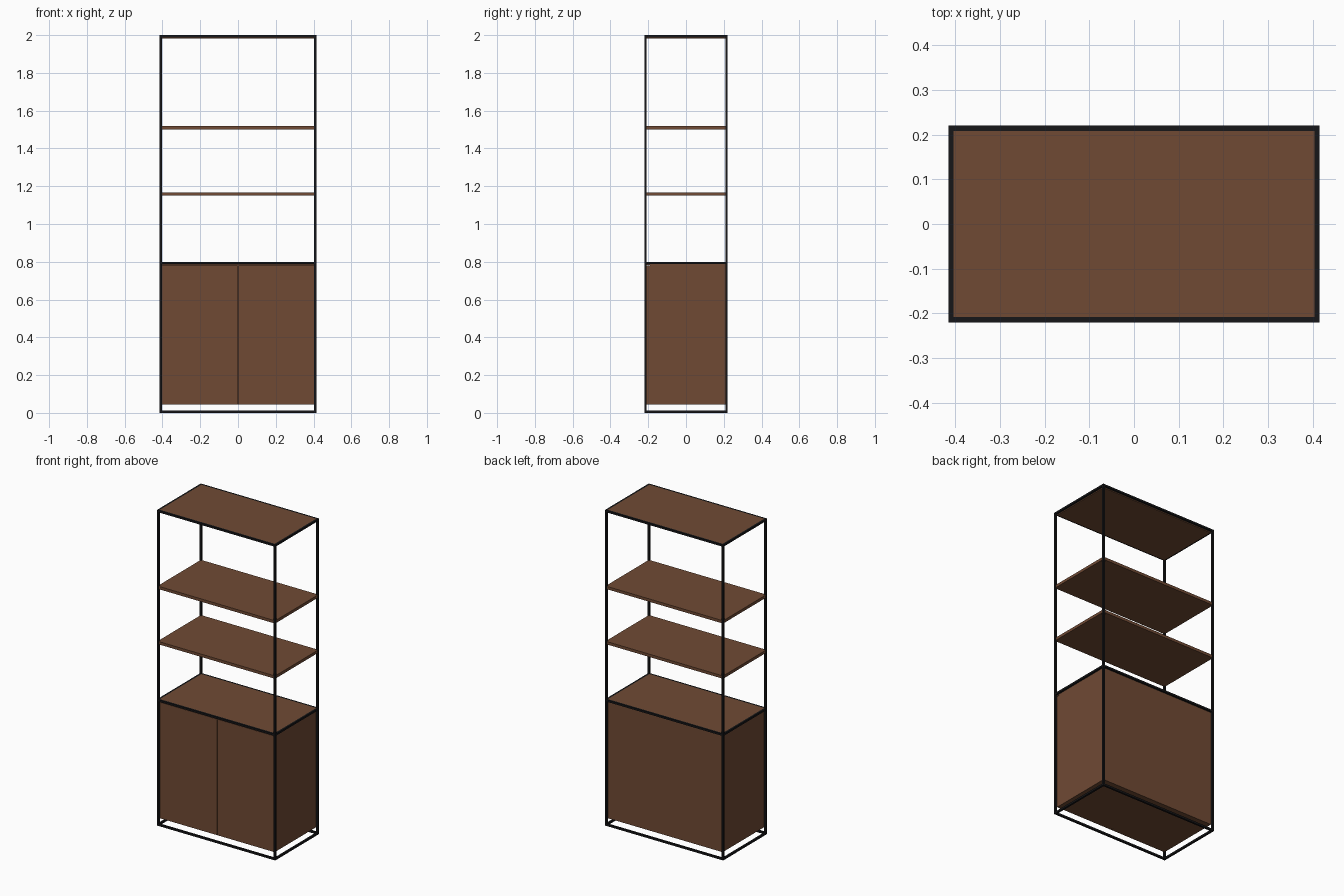
import bpy

if "Cube" in bpy.data.objects:
    bpy.data.objects.remove(bpy.data.objects["Cube"])

W, D, H, T = 0.415, 0.22, 2.0, 0.012   # half width, half depth, height, bar thickness


def material(name, color):
    m = bpy.data.materials.new(name)
    m.diffuse_color = color
    m.use_nodes = True
    m.node_tree.nodes["Principled BSDF"].inputs["Base Color"].default_value = m.diffuse_color
    return m


WOOD = material("brown_wood", (0.16, 0.068, 0.034, 1))
METAL = material("black_metal", (0.008, 0.008, 0.009, 1))


def box(name, lo, hi, mat):
    bpy.ops.mesh.primitive_cube_add(size=1, location=[(a + b) / 2 for a, b in zip(lo, hi)])
    ob = bpy.context.object
    ob.name = name
    ob.scale = [b - a for a, b in zip(lo, hi)]
    bpy.ops.object.transform_apply(location=False, rotation=False, scale=True)
    ob.data.materials.append(mat)
    return ob


# Four corner posts
for sx, nx in ((-1, "left"), (1, "right")):
    for sy, ny in ((-1, "front"), (1, "back")):
        cx, cy = sx * (W - T / 2), sy * (D - T / 2)
        box(f"{ny}_{nx}_post", (cx - T / 2, cy - T / 2, 0), (cx + T / 2, cy + T / 2, H), METAL)


# Rectangular rings of rails between the posts
def rail_ring(name, top):
    z0, z1 = top - T, top
    for s, n in ((-1, "front"), (1, "back")):
        c = s * (D - T / 2)
        box(f"{name}_{n}_rail", (-W + T, c - T / 2, z0), (W - T, c + T / 2, z1), METAL)
    for s, n in ((-1, "left"), (1, "right")):
        c = s * (W - T / 2)
        box(f"{name}_{n}_rail", (c - T / 2, -D + T, z0), (c + T / 2, D - T, z1), METAL)


rail_ring("base", T)
rail_ring("cabinet", 0.8)
rail_ring("top", H)

# Top panel and two open shelves
IX, IY = W - T, D - T
box("top_panel", (-IX, -IY, H - 0.018), (IX, IY, H), WOOD)
for name, z in (("lower_shelf", 1.15), ("upper_shelf", 1.5)):
    box(name, (-W + 0.003, -D + 0.003, z), (W - 0.003, D - 0.003, z + 0.018), WOOD)

# Cabinet body with a top strip above the doors
box("cabinet_body", (-IX, -IY + 0.018, 0.045), (IX, IY, 0.8), WOOD)
box("cabinet_top_edge", (-IX, -IY, 0.782), (IX, -IY + 0.018, 0.8), WOOD)

# Pair of doors with a narrow gap
GAP = 0.002
box("left_door", (-IX, -IY, 0.045), (-GAP, -IY + 0.018, 0.78), WOOD)
box("right_door", (GAP, -IY, 0.045), (IX, -IY + 0.018, 0.78), WOOD)
